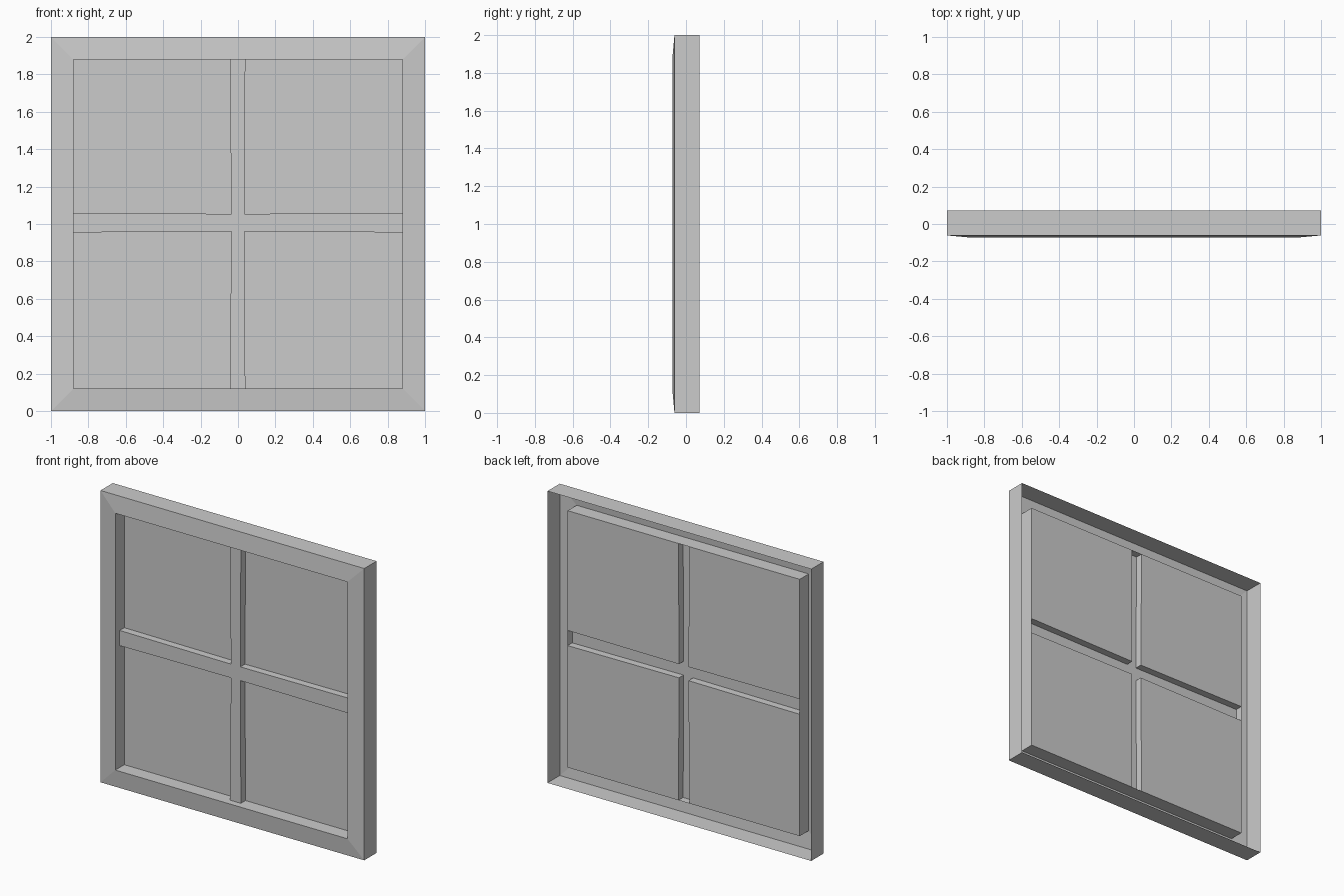
import bpy, bmesh

if "Cube" in bpy.data.objects:
    bpy.data.objects.remove(bpy.data.objects["Cube"])

W = 0.88                        # half size of the opening
Y_BACK, Y_EDGE, Y_FACE = 0.072, -0.061, -0.072
Y_PANE, Y_BAR = 0.025, -0.025
CZ = 1.0


def make(name, build):
    bm = bmesh.new()
    build(bm)
    bmesh.ops.remove_doubles(bm, verts=bm.verts[:], dist=1e-5)
    me = bpy.data.meshes.new(name)
    bm.to_mesh(me)
    bm.free()
    ob = bpy.data.objects.new(name, me)
    bpy.context.collection.objects.link(ob)
    return ob


def ring(bm, pts, y):
    return [bm.verts.new((x, y, z)) for x, z in pts]


def square(h):
    return [(-h, CZ - h), (h, CZ - h), (h, CZ + h), (-h, CZ + h)]


def bridge(bm, a, b, skip=()):
    n = len(a)
    for i in range(n):
        if i not in skip:
            j = (i + 1) % n
            bm.faces.new((a[i], a[j], b[j], b[i]))


# Outer frame: thin shell with side walls, sloped face and recess walls
def frame(bm):
    loops = [ring(bm, square(h), y) for h, y in
             ((1, Y_BACK), (1, Y_EDGE), (W, Y_FACE), (W, Y_PANE))]
    for a, b in zip(loops, loops[1:]):
        bridge(bm, a, b)


# Cross outline, counter-clockwise from the right arm, slightly flared at the ends
XL, XR, ZB, ZT = -0.036, 0.036, 0.96, 1.054
cross = [(W, 0.955), (W, 1.059), (XR, ZT), (0.039, CZ + W),
         (-0.043, CZ + W), (XL, ZT), (-W, 1.059), (-W, 0.955),
         (XL, ZB), (-0.043, CZ - W), (0.039, CZ - W), (XR, ZB)]


# Glazing bars: hollow cross raised in front of the panes
def bars(bm):
    back, front = ring(bm, cross, Y_PANE), ring(bm, cross, Y_BAR)
    bridge(bm, back, front, skip=(0, 3, 6, 9))
    bm.faces.new(front)


# Four panes, each filling one corner between the bars and the frame
def panes(bm):
    for k, corner in zip((1, 4, 7, 10), ((W, CZ + W), (-W, CZ + W),
                                         (-W, CZ - W), (W, CZ - W))):
        pts = [corner] + [cross[(k + i) % 12] for i in (2, 1, 0)]
        bm.faces.new(ring(bm, pts, Y_PANE))


make("window_frame", frame)
make("glazing_bars", bars)
make("window_panes", panes)
